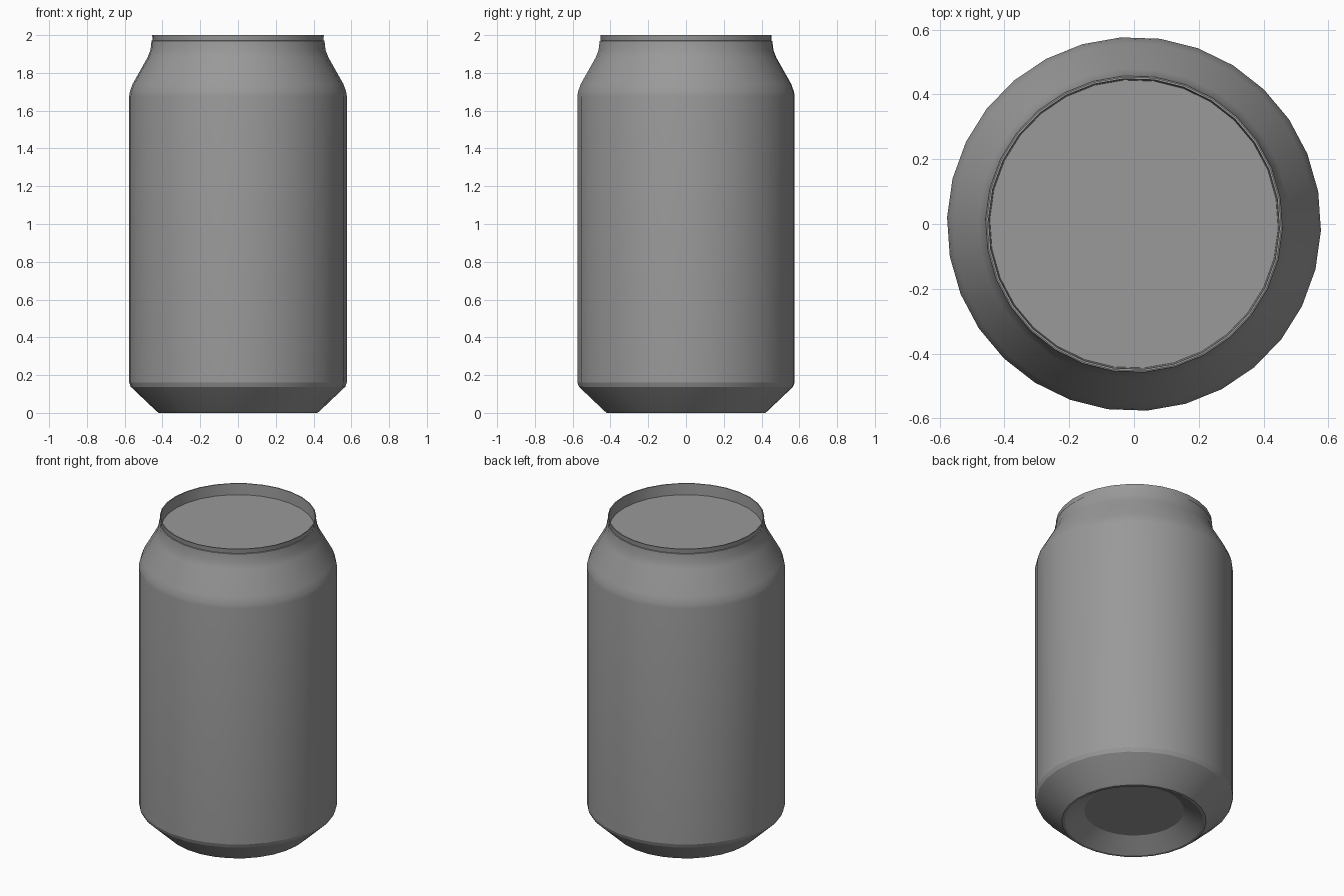
import bpy, bmesh, math

if "Cube" in bpy.data.objects:
    bpy.data.objects.remove(bpy.data.objects["Cube"])

SIDES = 30
OFFSET = math.radians(10)


def lathe(name, profile, cap_start=False, cap_end=False):
    """Spin an (r, z) profile around the z axis, optionally closing its ends."""
    bm = bmesh.new()
    rings = []
    for r, z in profile:
        angles = [OFFSET + 2 * math.pi * i / SIDES for i in range(SIDES)]
        rings.append([bm.verts.new((r * math.cos(a), r * math.sin(a), z)) for a in angles])
    for low, high in zip(rings, rings[1:]):
        for i in range(SIDES):
            j = (i + 1) % SIDES
            bm.faces.new((low[i], low[j], high[j], high[i]))
    if cap_start:
        bm.faces.new(rings[0][::-1])
    if cap_end:
        bm.faces.new(rings[-1])
    mesh = bpy.data.meshes.new(name)
    bm.to_mesh(mesh)
    bm.free()
    obj = bpy.data.objects.new(name, mesh)
    bpy.context.collection.objects.link(obj)
    bpy.ops.object.select_all(action='DESELECT')
    obj.select_set(True)
    bpy.context.view_layer.objects.active = obj
    bpy.ops.object.shade_smooth_by_angle(angle=math.radians(20))
    return obj


# One closed shell: recessed base, foot, body, shoulder, neck, rim, sunken lid
can = lathe("can_body", [
    (0.29, 0.07), (0.403, 0.0),                # recessed base
    (0.42, 0.0), (0.433, 0.010),               # standing foot
    (0.568, 0.138), (0.577, 0.162),            # lower taper
    (0.577, 1.675), (0.573, 1.70), (0.559, 1.74),   # straight wall
    (0.480, 1.88), (0.464, 1.92), (0.458, 1.970),   # shoulder and neck
    (0.452, 1.971), (0.455, 2.0),              # rim
    (0.449, 2.0), (0.445, 1.93),               # inner rim wall, lid
], cap_start=True, cap_end=True)

# Dark grey metal
metal = bpy.data.materials.new("dark_metal")
metal.diffuse_color = (0.32, 0.32, 0.32, 1.0)
metal.use_nodes = True
metal.node_tree.nodes["Principled BSDF"].inputs["Base Color"].default_value = metal.diffuse_color
can.data.materials.append(metal)
